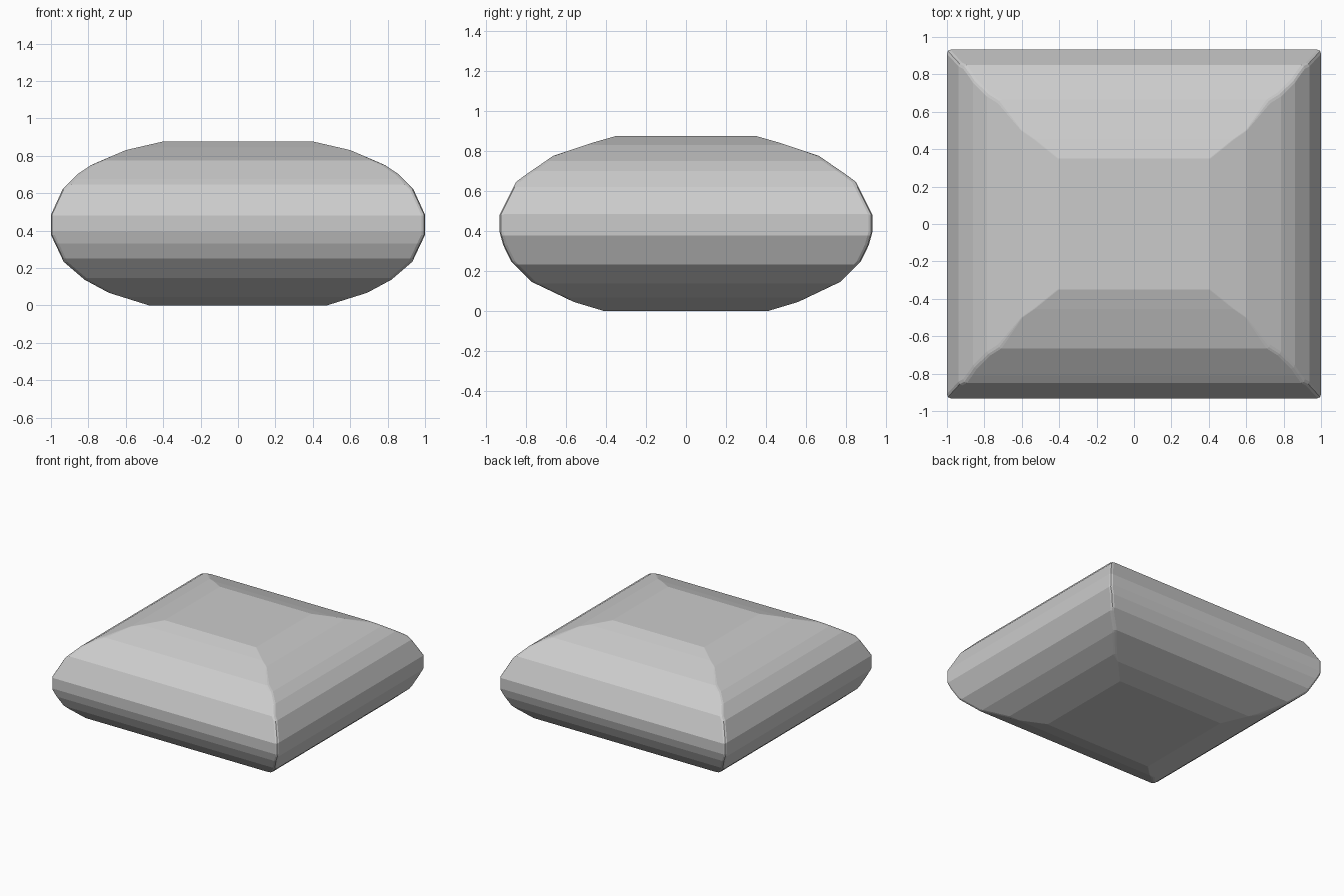
import bpy, bmesh

if "Cube" in bpy.data.objects:
    bpy.data.objects.remove(bpy.data.objects["Cube"])

# Half-width outlines as (height, half width), seen from the front and the side
FRONT = [(0, .476), (.067, .69), (.137, .82), (.233, .932), (.377, 1), (.485, 1),
         (.62, .938), (.70, .86), (.75, .786), (.83, .60), (.875, .405)]
SIDE = [(0, .41), (.045, .56), (.145, .77), (.25, .875), (.33, .914), (.395, .932), (.48, .932),
        (.645, .85), (.675, .81), (.775, .665), (.845, .455), (.875, .35)]


def width(profile, z):
    for (z0, w0), (z1, w1) in zip(profile, profile[1:]):
        if z <= z1:
            return w0 + (w1 - w0) * (z - z0) / (z1 - z0)
    return profile[-1][1]


# Cushion body: stacked rectangles with slightly clipped corners
bm = bmesh.new()
rings = []
for z in sorted({p[0] for p in FRONT + SIDE}):
    x, y = width(FRONT, z), width(SIDE, z)
    c = .02 if .05 < z < .8 else .004
    a = c * .3
    corner = [(x, y - c), (x - a, y - a), (x - c, y)]
    pts = corner + [(-u, v) for u, v in reversed(corner)]
    pts += [(-u, -v) for u, v in corner] + [(u, -v) for u, v in reversed(corner)]
    rings.append([bm.verts.new((u, v, z)) for u, v in pts])

for low, high in zip(rings, rings[1:]):
    n = len(low)
    for i in range(n):
        j = (i + 1) % n
        bm.faces.new((low[i], low[j], high[j], high[i]))
bm.faces.new(rings[0][::-1])
bm.faces.new(rings[-1])
bmesh.ops.recalc_face_normals(bm, faces=bm.faces)

mesh = bpy.data.meshes.new("cushion")
bm.to_mesh(mesh)
bm.free()
bpy.context.collection.objects.link(bpy.data.objects.new("cushion", mesh))
